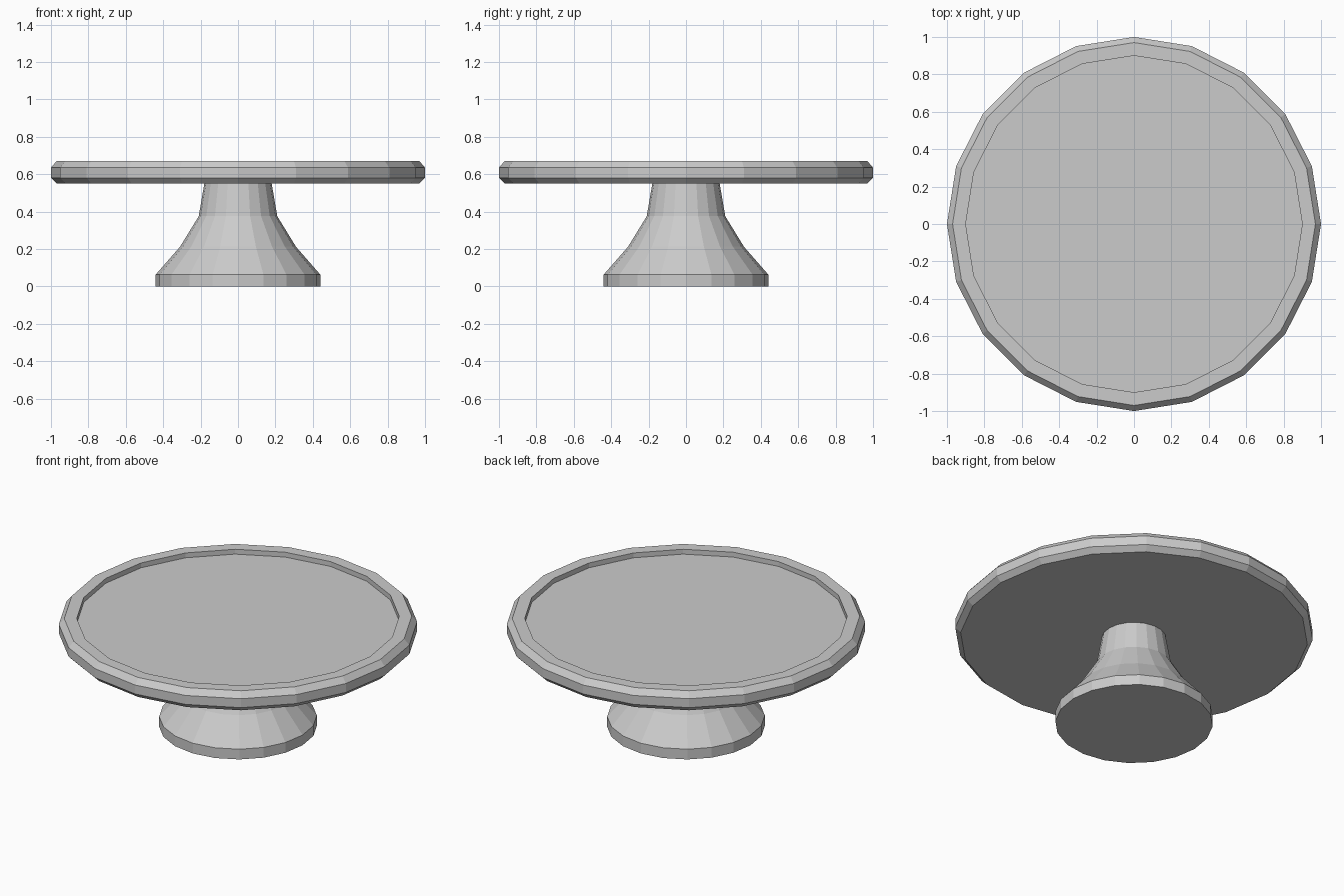
import bpy
from math import cos, sin, tau

if "Cube" in bpy.data.objects:
    bpy.data.objects.remove(bpy.data.objects["Cube"])

SIDES = 20


def lathe(name, profile):
    """Turn a (radius, z) profile around z and cap both ends."""
    verts = [(r * cos(tau * i / SIDES), r * sin(tau * i / SIDES), z)
             for r, z in profile for i in range(SIDES)]
    faces = [tuple(reversed(range(SIDES)))]
    for ring in range(len(profile) - 1):
        a, b = ring * SIDES, (ring + 1) * SIDES
        for i in range(SIDES):
            j = (i + 1) % SIDES
            faces.append((a + i, a + j, b + j, b + i))
    top = (len(profile) - 1) * SIDES
    faces.append(tuple(range(top, top + SIDES)))
    mesh = bpy.data.meshes.new(name)
    mesh.from_pydata(verts, [], faces)
    obj = bpy.data.objects.new(name, mesh)
    bpy.context.collection.objects.link(obj)
    return obj


# Flared foot and stem
lathe("pedestal", [(0.44, 0), (0.44, 0.063), (0.31, 0.212),
                   (0.21, 0.375), (0.18, 0.55)])

# Plate with bevelled edge, raised rim and sunken floor
lathe("plate", [(0.97, 0.55), (1.0, 0.58), (1.0, 0.635),
                (0.97, 0.67), (0.90, 0.67), (0.90, 0.64)])
